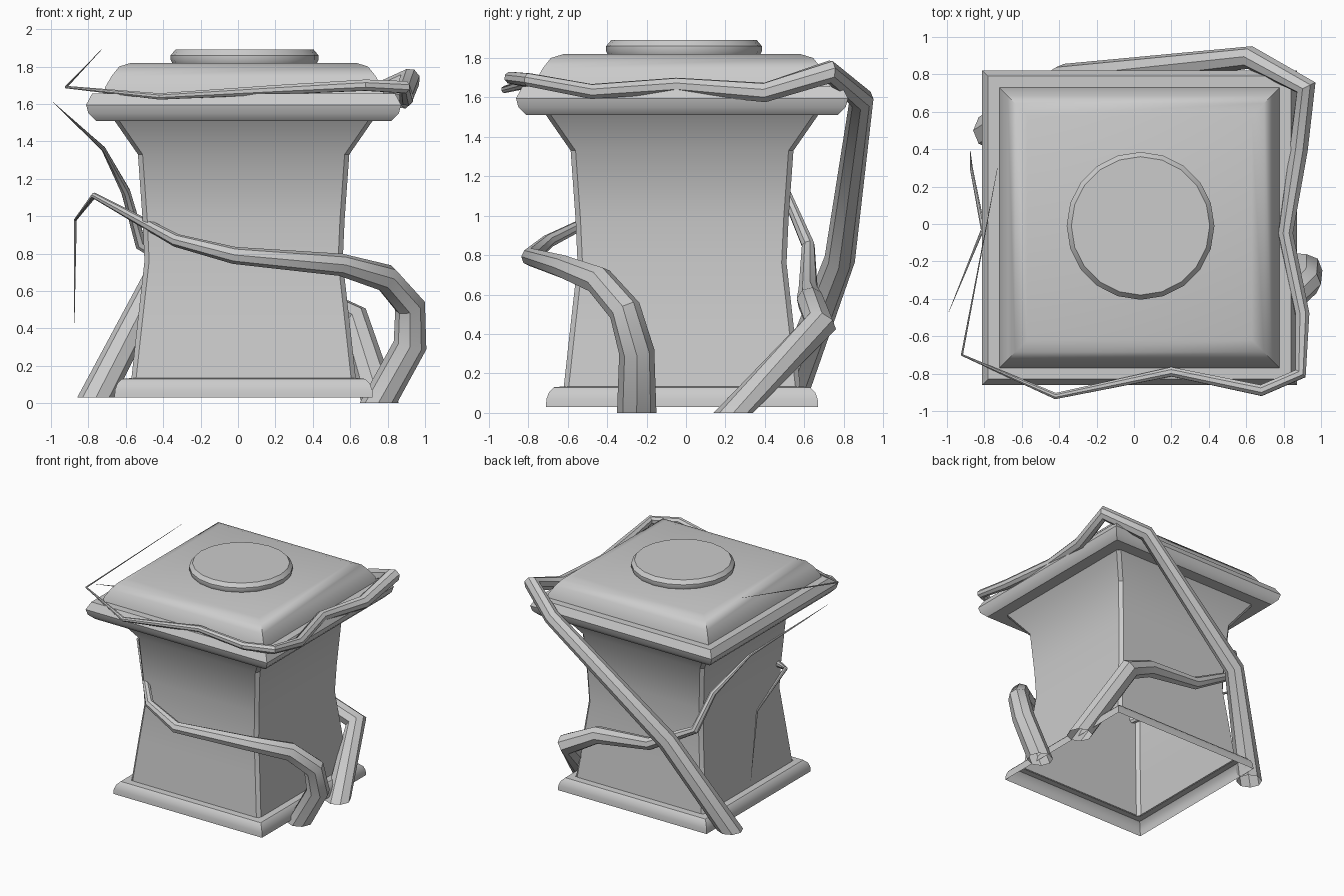
import bpy, bmesh, math
from mathutils import Vector

if "Cube" in bpy.data.objects:
    bpy.data.objects.remove(bpy.data.objects["Cube"])

CX, CY = 0.03, -0.02  # pedestal axis


def loft(name, rings, cap=False):
    """Skin a stack of equal-length point rings into one smooth-by-angle object."""
    bm = bmesh.new()
    rows = [[bm.verts.new(p) for p in ring] for ring in rings]
    for a, b in zip(rows, rows[1:]):
        n = len(a)
        for i in range(n):
            j = (i + 1) % n
            bm.faces.new((a[i], a[j], b[j], b[i]))
    if cap:
        bm.faces.new(rows[-1])
    me = bpy.data.meshes.new(name)
    bm.to_mesh(me)
    bm.free()
    ob = bpy.data.objects.new(name, me)
    bpy.context.collection.objects.link(ob)
    bpy.ops.object.select_all(action='DESELECT')
    ob.select_set(True)
    bpy.context.view_layer.objects.active = ob
    bpy.ops.object.shade_smooth_by_angle(angle=math.radians(35))
    return ob


def square(h, z, c=0.0):
    """Square ring of half-width h, with corner chamfer c."""
    pts = []
    for k in range(4):
        a = math.radians(90 * k)
        corner = [(h, h - c), (h - c, h)] if c else [(h, h)]
        for x, y in corner:
            pts.append((CX + x * math.cos(a) - y * math.sin(a),
                        CY + x * math.sin(a) + y * math.cos(a), z))
    return pts


def circle(r, z, n=20):
    return [(CX + 0.005 + r * math.cos(2 * math.pi * i / n),
             CY + 0.01 + r * math.sin(2 * math.pi * i / n), z) for i in range(n)]


def vine(name, points, sides=8):
    """Tapered tube through (x, y, z, radius) points; the foot is cut level."""
    pos = [Vector(p[:3]) for p in points]
    t_old = Vector((0, 0, 1))
    u = Vector((1, 0, 0))
    rings = []
    for i, p in enumerate(pos):
        if i == 0:
            t = Vector((0, 0, 1))
        elif i == len(pos) - 1:
            t = (p - pos[i - 1]).normalized()
        else:
            t = ((p - pos[i - 1]).normalized() + (pos[i + 1] - p).normalized()).normalized()
        u = t_old.rotation_difference(t) @ u
        v = t.cross(u)
        r = points[i][3]
        rings.append([p + r * (math.cos(2 * math.pi * k / sides) * u +
                               math.sin(2 * math.pi * k / sides) * v) for k in range(sides)])
        t_old = t
    return loft(name, rings)


# Base plinth (open underneath)
loft("base_plinth", [square(h, z) for h, z in
     [(.69, .03), (.688, .07), (.675, .105), (.65, .13), (.595, .135)]])

# Waisted body with flared neck
loft("body", [square(h, z, .025) for h, z in
     [(.60, .13), (.565, .45), (.53, .76), (.54, .98), (.565, 1.33), (.69, 1.51)]])

# Cap slab and rounded upper tier
loft("cap_slab", [square(h, z) for h, z in
     [(.68, 1.51), (.79, 1.51), (.83, 1.55), (.842, 1.595), (.81, 1.655), (.74, 1.655)]])
loft("cap_tier", [square(h, z) for h, z in
     [(.75, 1.65), (.74, 1.69), (.705, 1.75), (.665, 1.80), (.60, 1.82)]], cap=True)

# Round disc on top
loft("top_disc", [circle(r, z) for r, z in
     [(.385, 1.815), (.395, 1.835), (.395, 1.86), (.37, 1.89)]], cap=True)

# Vine wrapping the front, ending on the left side
vine("front_vine", [
    (.75, -.25, 0, .1), (.92, -.25, .31, .09), (.92, -.31, .52, .083),
    (.79, -.44, .67, .075), (.55, -.62, .74, .06), (-.02, -.79, .79, .046),
    (-.33, -.70, .87, .035), (-.77, -.22, 1.11, .016), (-.87, .30, .98, .008),
    (-.875, .39, .43, .001)])

# Vine from the right foot, around the back, up the left side
vine("back_vine", [
    (.76, .24, 0, .1), (.62, .68, .45, .085), (.38, .63, .57, .07),
    (-.10, .62, .62, .05), (-.52, .62, .85, .034), (-.60, .50, 1.13, .026),
    (-.72, .19, 1.36, .012), (-.99, -.47, 1.61, .001)])

# Vine climbing the back and circling the cap
vine("cap_vine", [
    (-.76, .50, .03, .1), (-.37, .78, .78, .078), (.62, .89, 1.59, .062),
    (.92, .73, 1.73, .06), (.88, .40, 1.625, .052), (.81, -.05, 1.66, .042),
    (.90, -.48, 1.63, .04), (.89, -.80, 1.69, .035), (.68, -.89, 1.70, .032),
    (.20, -.79, 1.675, .027), (-.42, -.92, 1.64, .018), (-.92, -.70, 1.69, .007),
    (-.73, .30, 1.89, .001)])
